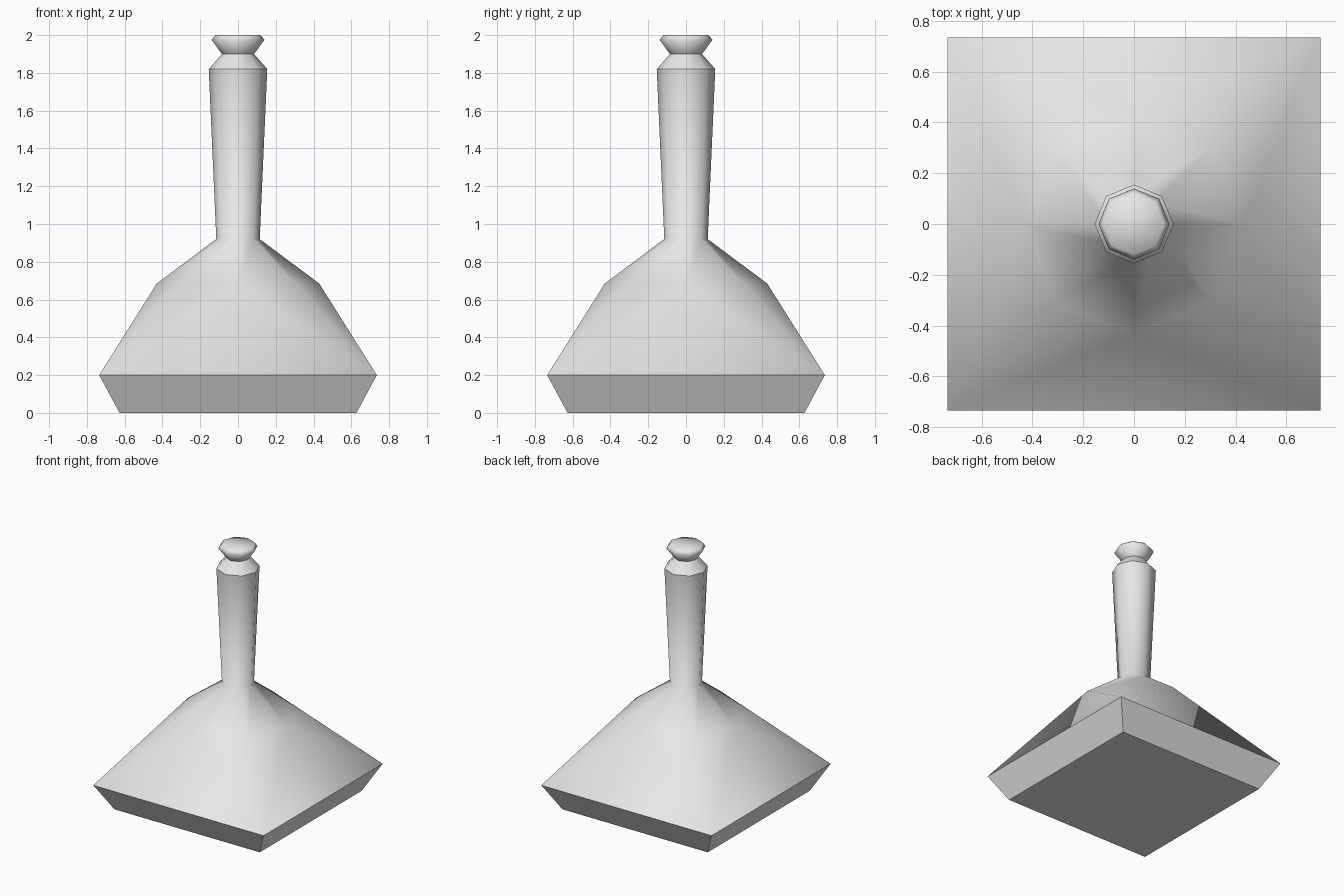
import bpy, bmesh, math

cube = bpy.data.objects.get("Cube")
if cube:
    bpy.data.objects.remove(cube, do_unlink=True)

# One plain grey material
grey = bpy.data.materials.new("plain_grey")
grey.use_nodes = True
color = (0.8, 0.8, 0.8, 1)
grey.diffuse_color = color
grey.node_tree.nodes["Principled BSDF"].inputs["Base Color"].default_value = color


def ring(bm, sides, radius, z, turn=0.0):
    """Regular ring of vertices, first one at angle 'turn'."""
    step = math.tau / sides
    return [bm.verts.new((radius * math.cos(turn + i * step),
                          radius * math.sin(turn + i * step), z))
            for i in range(sides)]


def bridge(bm, low, high):
    n = len(low)
    for i in range(n):
        j = (i + 1) % n
        bm.faces.new((low[i], low[j], high[j], high[i]))


def sharpen(bm, loop):
    for a, b in zip(loop, loop[1:] + loop[:1]):
        bm.edges.get((a, b)).smooth = False


def finish(bm, name):
    bmesh.ops.recalc_face_normals(bm, faces=bm.faces)
    for f in bm.faces:
        f.smooth = True
    mesh = bpy.data.meshes.new(name)
    bm.to_mesh(mesh)
    bm.free()
    mesh.materials.append(grey)
    obj = bpy.data.objects.new(name, mesh)
    bpy.context.collection.objects.link(obj)
    return obj


# Flask: square foot, sloping shoulders, eight-sided neck and stopper
bm = bmesh.new()
diag = math.sqrt(2)
foot = ring(bm, 4, 0.627 * diag, 0, math.pi / 4)
rim = ring(bm, 4, 0.735 * diag, 0.2, math.pi / 4)
bm.faces.new(foot)
bridge(bm, foot, rim)

# Square rim flows into the octagonal shoulder
shoulder = ring(bm, 8, 0.43, 0.685)
for i, corner in enumerate(rim):
    before, middle, after = (shoulder[(2 * i + k) % 8] for k in range(3))
    bm.faces.new((corner, middle, before))
    bm.faces.new((corner, after, middle))
    bm.faces.new((corner, rim[(i + 1) % 4], after))

# Neck, collar and stopper as (radius, height)
profile = [(0.115, 0.92), (0.155, 1.82), (0.085, 1.9), (0.14, 1.975), (0.12, 2.0)]
rings = [shoulder]
for radius, z in profile:
    rings.append(ring(bm, 8, radius, z))
    bridge(bm, rings[-2], rings[-1])
bm.faces.new(rings[-1])

# Crisp edges around the foot, the collar and the stopper base
for loop in (foot, rim, rings[2], rings[3]):
    sharpen(bm, loop)
for a, b in zip(foot, rim):
    bm.edges.get((a, b)).smooth = False

finish(bm, "flask")
